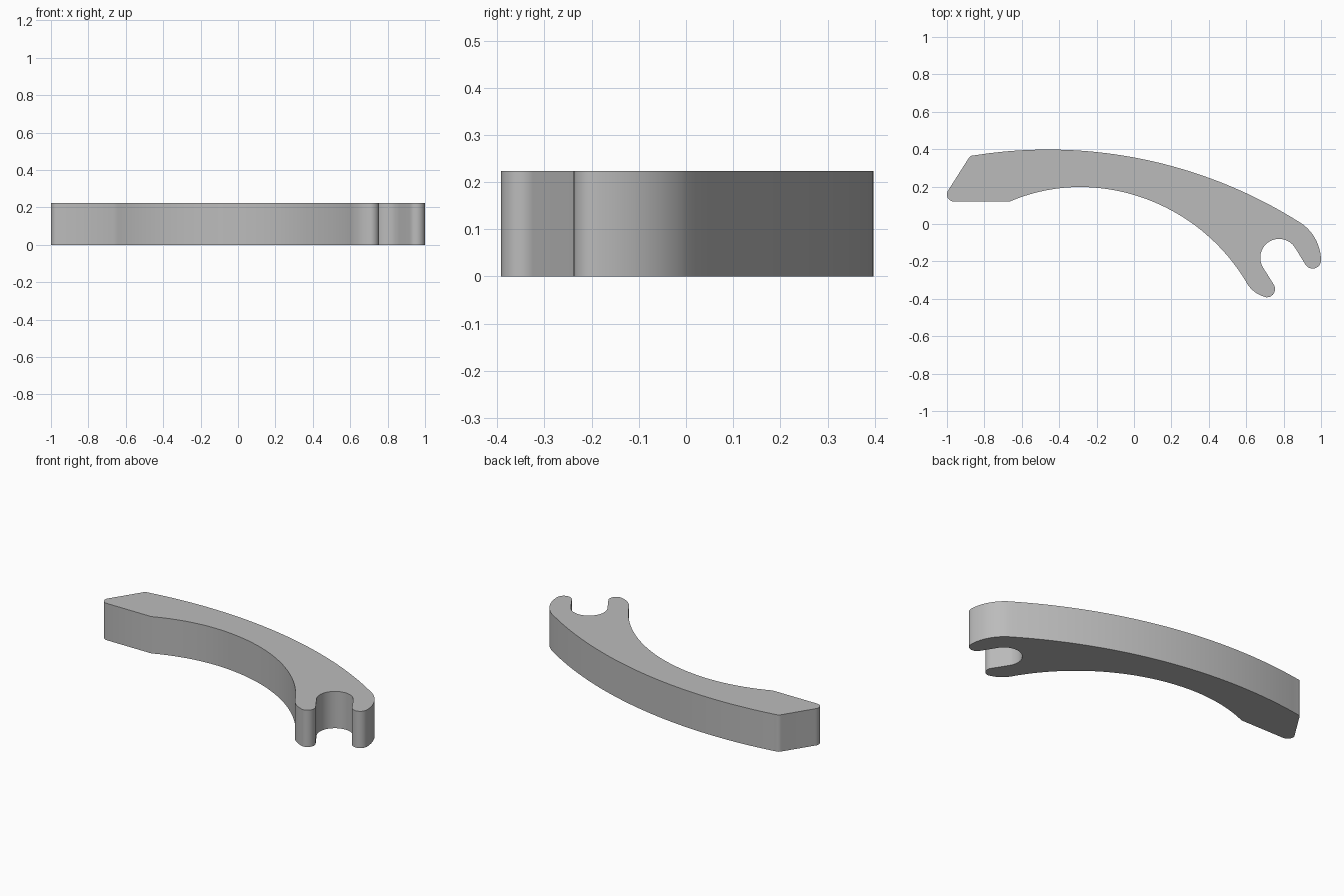
import bpy, bmesh, math
from mathutils import Vector

cube = bpy.data.objects.get("Cube")
if cube:
    bpy.data.objects.remove(cube, do_unlink=True)

HEIGHT = 0.223


def arc(a, b, c, n):
    """Points of the circular arc from a through b to c."""
    a, b, c = Vector(a), Vector(b), Vector(c)
    d = 2 * (a.x * (b.y - c.y) + b.x * (c.y - a.y) + c.x * (a.y - b.y))
    sa, sb, sc = a.length_squared, b.length_squared, c.length_squared
    o = Vector(((sa * (b.y - c.y) + sb * (c.y - a.y) + sc * (a.y - b.y)) / d,
                (sa * (c.x - b.x) + sb * (a.x - c.x) + sc * (b.x - a.x)) / d))
    r = (a - o).length
    t0, t1 = (math.atan2(p.y - o.y, p.x - o.x) for p in (a, c))
    turn = (b - a).cross(c - b)
    sweep = (t1 - t0) % math.tau
    if turn < 0:
        sweep -= math.tau
    return [o + r * Vector((math.cos(t0 + sweep * i / n), math.sin(t0 + sweep * i / n)))
            for i in range(n + 1)]


# Outline, clockwise from the back left corner; each entry is one arc
arcs = [
    ((-0.86, 0.366), (-0.46, 0.398), (0.9, 0.0), 48),           # outer back curve
    ((0.9, 0.0), (0.973, -0.086), (1.0, -0.195), 14),           # shoulder of long claw
    ((1.0, -0.195), (0.966, -0.237), (0.916, -0.216), 12),      # long claw tip
    ((0.862, -0.128), (0.721, -0.096), (0.69, -0.233), 28),     # round socket
    ((0.748, -0.325), (0.747, -0.372), (0.708, -0.392), 10),    # short claw tip
    ((0.708, -0.392), (0.645, -0.363), (0.597, -0.305), 10),    # short claw side
    ((0.597, -0.305), (0.24, 0.05), (-0.28, 0.198), 32),        # inner curve, right
    ((-0.28, 0.198), (-0.48, 0.178), (-0.665, 0.12), 14),       # inner curve, left
    ((-0.965, 0.12), (-0.995, 0.138), (-0.992, 0.182), 8),      # foot corner
    ((-0.885, 0.35), (-0.876, 0.361), (-0.86, 0.366), 6),       # heel corner
]
outline = []
for spec in arcs:
    for p in arc(*spec):
        if not outline or (p - outline[-1]).length > 1e-4:
            outline.append(p)
if (outline[0] - outline[-1]).length < 1e-4:
    outline.pop()

# Extrude the outline into the arm
bm = bmesh.new()
base = bm.faces.new([bm.verts.new((p.x, p.y, 0)) for p in outline])
top = bmesh.ops.extrude_face_region(bm, geom=[base], use_keep_orig=True)
bmesh.ops.translate(bm, vec=(0, 0, HEIGHT),
                    verts=[g for g in top["geom"] if isinstance(g, bmesh.types.BMVert)])
bmesh.ops.recalc_face_normals(bm, faces=bm.faces)
mesh = bpy.data.meshes.new("curved_hook_arm")
bm.to_mesh(mesh)
bm.free()
arm = bpy.data.objects.new("curved_hook_arm", mesh)
bpy.context.collection.objects.link(arm)

# Plain grey finish
grey = bpy.data.materials.new("light_grey")
grey.use_nodes = True
color = (0.5, 0.5, 0.5, 1)
grey.diffuse_color = color
grey.node_tree.nodes["Principled BSDF"].inputs["Base Color"].default_value = color
mesh.materials.append(grey)

# Smooth the curved walls, keep the rims sharp
bpy.ops.object.select_all(action="DESELECT")
arm.select_set(True)
bpy.context.view_layer.objects.active = arm
bpy.ops.object.shade_smooth_by_angle(angle=math.radians(30))
